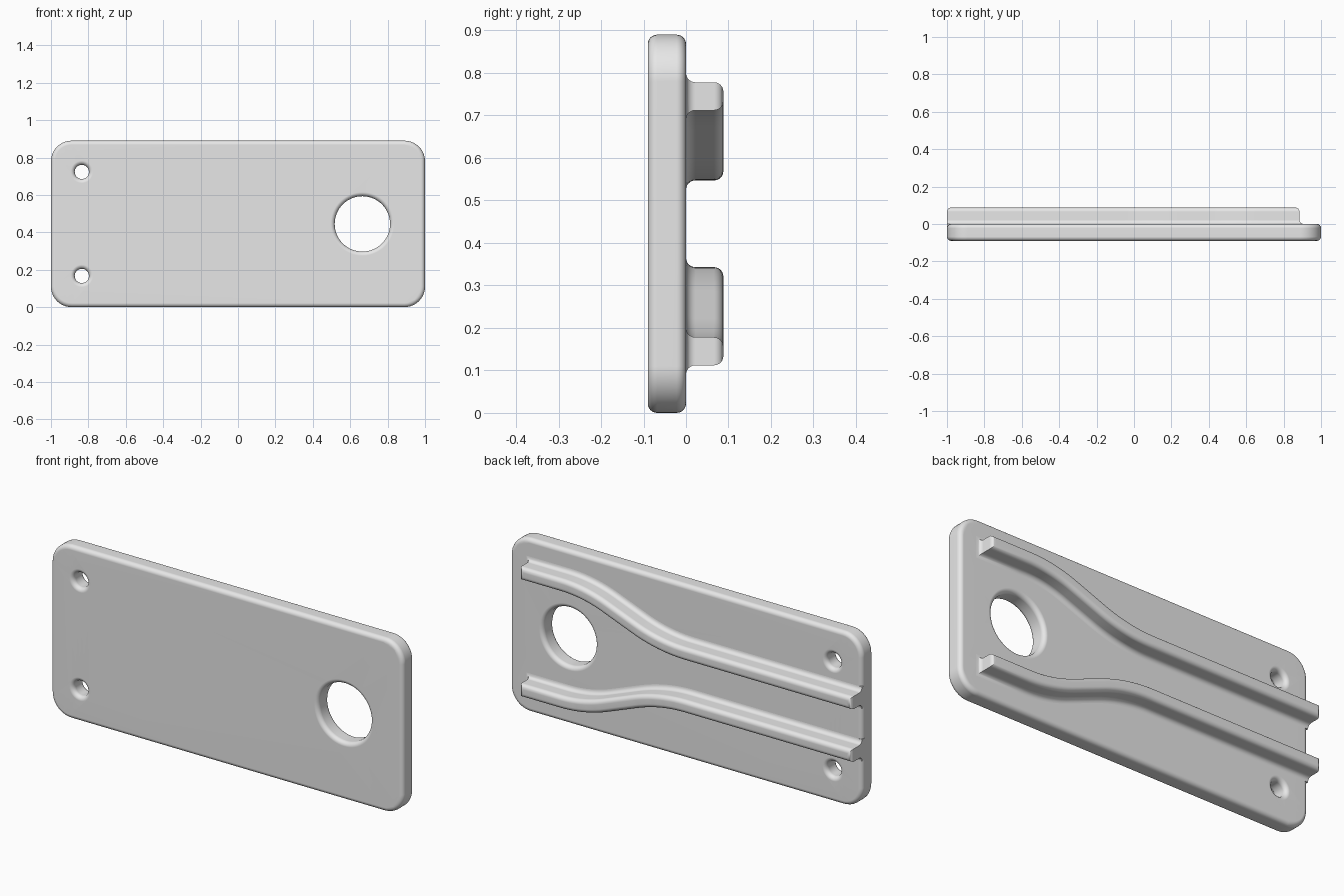
import bpy
import bmesh
from math import sin, cos, pi, tan, atan2
from mathutils import Vector

cube = bpy.data.objects.get("Cube")
if cube:
    bpy.data.objects.remove(cube)

HEIGHT, DEPTH, ROUND = 0.89, 0.09, 0.022
MID = HEIGHT / 2

grey = bpy.data.materials.new("plain grey")
grey.use_nodes = True
grey.diffuse_color = (0.8, 0.8, 0.8, 1)
grey.node_tree.nodes["Principled BSDF"].inputs["Base Color"].default_value = (0.8, 0.8, 0.8, 1)


def quarter(steps=6):
    return [pi / 2 * i / steps for i in range(steps + 1)]


def add_loft(bm, outline, profile):
    """Stack rings of outline(offset) at each (offset, y); return the end edges."""
    rings = []
    for offset, y in profile:
        rings.append([bm.verts.new((x, y, z)) for x, z in outline(offset)])
    n = len(rings[0])
    for a, b in zip(rings, rings[1:]):
        for i in range(n):
            j = (i + 1) % n
            bm.faces.new((a[i], a[j], b[j], b[i]))
    return [[bm.edges.get((r[i], r[(i + 1) % n])) for i in range(n)]
            for r in (rings[0], rings[-1])]


def make_object(name, lofts):
    bm = bmesh.new()
    ends = [add_loft(bm, outline, profile) for outline, profile in lofts]
    # Flat caps run between the outer outline and any hole outlines
    for side in (0, 1):
        edges = [e for end in ends for e in end[side]]
        bmesh.ops.triangle_fill(bm, edges=edges, use_beauty=True,
                                normal=(0, 1 if side else -1, 0))
    bmesh.ops.recalc_face_normals(bm, faces=bm.faces)
    mesh = bpy.data.meshes.new(name)
    bm.to_mesh(mesh)
    bm.free()
    mesh.materials.append(grey)
    obj = bpy.data.objects.new(name, mesh)
    bpy.context.collection.objects.link(obj)
    bpy.ops.object.select_all(action='DESELECT')
    obj.select_set(True)
    bpy.context.view_layer.objects.active = obj
    bpy.ops.object.shade_smooth_by_angle(angle=0.7)
    weighted = obj.modifiers.new("Even Shading", 'WEIGHTED_NORMAL')
    weighted.keep_sharp = True
    return obj


# Plate with rounded corners, rounded rims and three holes
def plate_outline(offset, radius=0.11):
    points = []
    for k, (sx, sz) in enumerate(((1, 1), (-1, 1), (-1, -1), (1, -1))):
        cx, cz = sx * (1 - radius), MID + sz * (MID - radius)
        for a in quarter(10):
            t = a + k * pi / 2
            points.append((cx + (radius - offset) * cos(t), cz + (radius - offset) * sin(t)))
    return points


def hole_outline(cx, cz, radius, count):
    def outline(offset):
        r = radius + offset
        return [(cx + r * cos(2 * pi * i / count), cz + r * sin(2 * pi * i / count))
                for i in range(count)]
    return outline


front_rim = [(ROUND * (1 - sin(a)), -DEPTH + ROUND * (1 - cos(a))) for a in quarter()]
back_rim = [(o, -DEPTH - y) for o, y in reversed(front_rim)]
plate_profile = front_rim + back_rim
make_object("plate", [
    (plate_outline, plate_profile),
    (hole_outline(0.665, MID, 0.148, 64), plate_profile),
    (hole_outline(-0.835, MID + 0.278, 0.038, 32), plate_profile),
    (hole_outline(-0.835, MID - 0.278, 0.038, 32), plate_profile),
])

# Rails on the back: straight, angled outward, then straight again
NEAR, FAR, HALF = 0.135, 0.3, 0.033
START, END, BEND_A, BEND_B = -1.0, 0.885, 0.1, 0.53
ANGLE = atan2(FAR - NEAR, BEND_B - BEND_A)


def bend(corner, reach, turn_in, turn_out, steps=10):
    """Arc around a corner as (point, direction angle) pairs."""
    turn = turn_out - turn_in
    radius = reach / tan(abs(turn) / 2)
    side = 1 if turn > 0 else -1
    first = Vector(corner) - reach * Vector((cos(turn_in), sin(turn_in)))
    centre = first + side * radius * Vector((-sin(turn_in), cos(turn_in)))
    result = []
    for i in range(steps + 1):
        t = turn_in + turn * i / steps
        result.append((centre + side * radius * Vector((sin(t), -cos(t))), t))
    return result


bends = (bend((BEND_A, NEAR), 0.15, 0, ANGLE)
         + bend((BEND_B, FAR), 0.13, ANGLE, 0))


def rail_outline(sign):
    def outline(offset):
        # The end at the plate edge stays flush where the foot flares
        path = ([(Vector((max(START - offset, START), NEAR)), 0)] + bends
                + [(Vector((END + offset, FAR)), 0)])
        w = HALF + offset
        upper = [p + w * Vector((-sin(t), cos(t))) for p, t in path]
        lower = [p - w * Vector((-sin(t), cos(t))) for p, t in path]
        return [(p.x, MID + sign * p.y) for p in upper + lower[::-1]]
    return outline


foot = [(ROUND * (1 - sin(a)), ROUND * (1 - cos(a))) for a in quarter()]
crown = [(-ROUND * (1 - cos(a)), 0.088 - ROUND * (1 - sin(a))) for a in quarter()]
rail_profile = [(ROUND, -0.03)] + foot + crown
for name, sign in (("upper_rail", 1), ("lower_rail", -1)):
    make_object(name, [(rail_outline(sign), rail_profile)])
